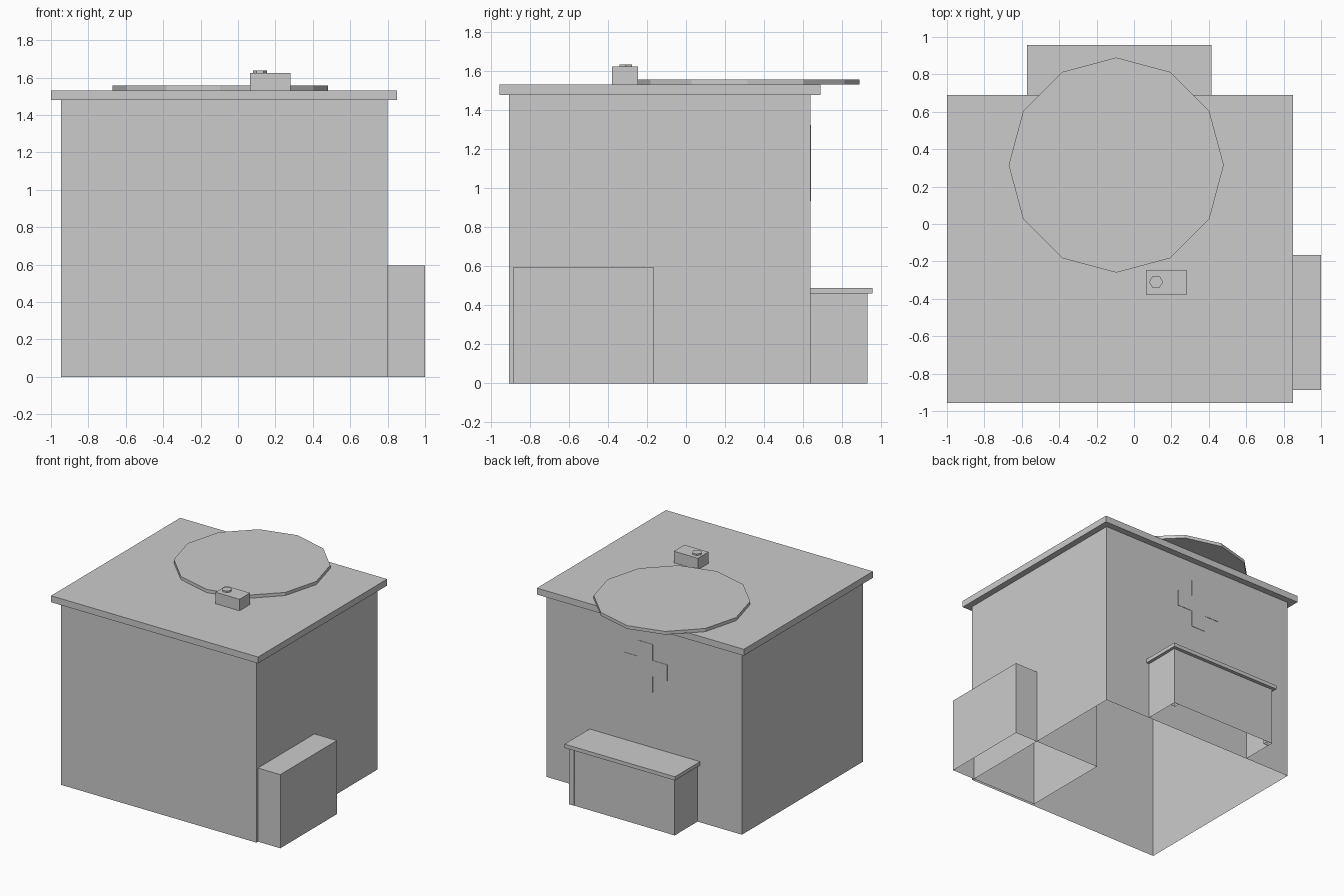
import bpy
import bmesh
import math

if "Cube" in bpy.data.objects:
    bpy.data.objects.remove(bpy.data.objects["Cube"])

grey = bpy.data.materials.new("plain_grey")
grey.diffuse_color = (0.6, 0.6, 0.6, 1.0)
grey.use_nodes = True
grey.node_tree.nodes["Principled BSDF"].inputs["Base Color"].default_value = grey.diffuse_color


def finish(name, bm):
    mesh = bpy.data.meshes.new(name)
    bm.to_mesh(mesh)
    bm.free()
    mesh.materials.append(grey)
    obj = bpy.data.objects.new(name, mesh)
    bpy.context.collection.objects.link(obj)
    return obj


def box(name, x, y, z, open_bottom=False):
    """Box from (min, max) ranges, optionally hollow underneath."""
    bm = bmesh.new()
    bmesh.ops.create_cube(bm, size=1)
    for v in bm.verts:
        v.co = [r[0] if c < 0 else r[1] for c, r in zip(v.co, (x, y, z))]
    bm.normal_update()
    if open_bottom:
        under = [f for f in bm.faces if f.normal.z < -0.5]
        bmesh.ops.delete(bm, geom=under, context='FACES')
    return finish(name, bm)


def prism(name, points, direction):
    """Extrude a flat outline along a direction."""
    bm = bmesh.new()
    face = bm.faces.new([bm.verts.new(p) for p in points])
    out = bmesh.ops.extrude_face_region(bm, geom=[face], use_keep_orig=True)
    verts = [g for g in out["geom"] if isinstance(g, bmesh.types.BMVert)]
    bmesh.ops.translate(bm, verts=verts, vec=direction)
    bmesh.ops.recalc_face_normals(bm, faces=bm.faces)
    return finish(name, bm)


def disc(name, cx, cy, z, radius, height, sides):
    ring = [(cx + radius * math.cos(math.tau * i / sides),
             cy + radius * math.sin(math.tau * i / sides), z) for i in range(sides)]
    return prism(name, ring, (0, 0, height))


# Main building, hollow underneath, and its overhanging roof
box("building_walls", (-0.947, 0.8), (-0.908, 0.638), (0, 1.48), True)
box("roof_slab", (-1.0, 0.85), (-0.958, 0.69), (1.48, 1.532))

# Side annex running into the building
box("side_annex", (0.22, 1.0), (-0.888, -0.165), (0, 0.595), True)

# Back counter with corner posts and a top
box("counter_base", (-0.55, 0.39), (0.638, 0.93), (0, 0.46), True)
for side, x in (("left", -0.552), ("right", 0.347)):
    box("counter_post_" + side, (x, x + 0.045), (0.887, 0.932), (0, 0.46), True)
box("counter_top", (-0.572, 0.415), (0.638, 0.958), (0.46, 0.49))

# Roof disc overhanging the back
disc("roof_disc", -0.095, 0.315, 1.532, 0.575, 0.026, 12)

# Small roof unit with its hexagonal cap
box("roof_unit", (0.065, 0.28), (-0.38, -0.245), (1.532, 1.625))
disc("roof_unit_cap", 0.118, -0.31, 1.625, 0.037, 0.012, 6)

# Thin cross plate on the back wall
a, b = 0.065, 0.195
corner = [(a, b), (a, a), (b, a)]
outline = []
for q in range(4):
    for u, w in corner:
        for _ in range(q):
            u, w = w, -u
        outline.append((-0.085 + u, 0.638, 1.13 + w))
prism("cross_plate", outline, (0, 0.003, 0))
